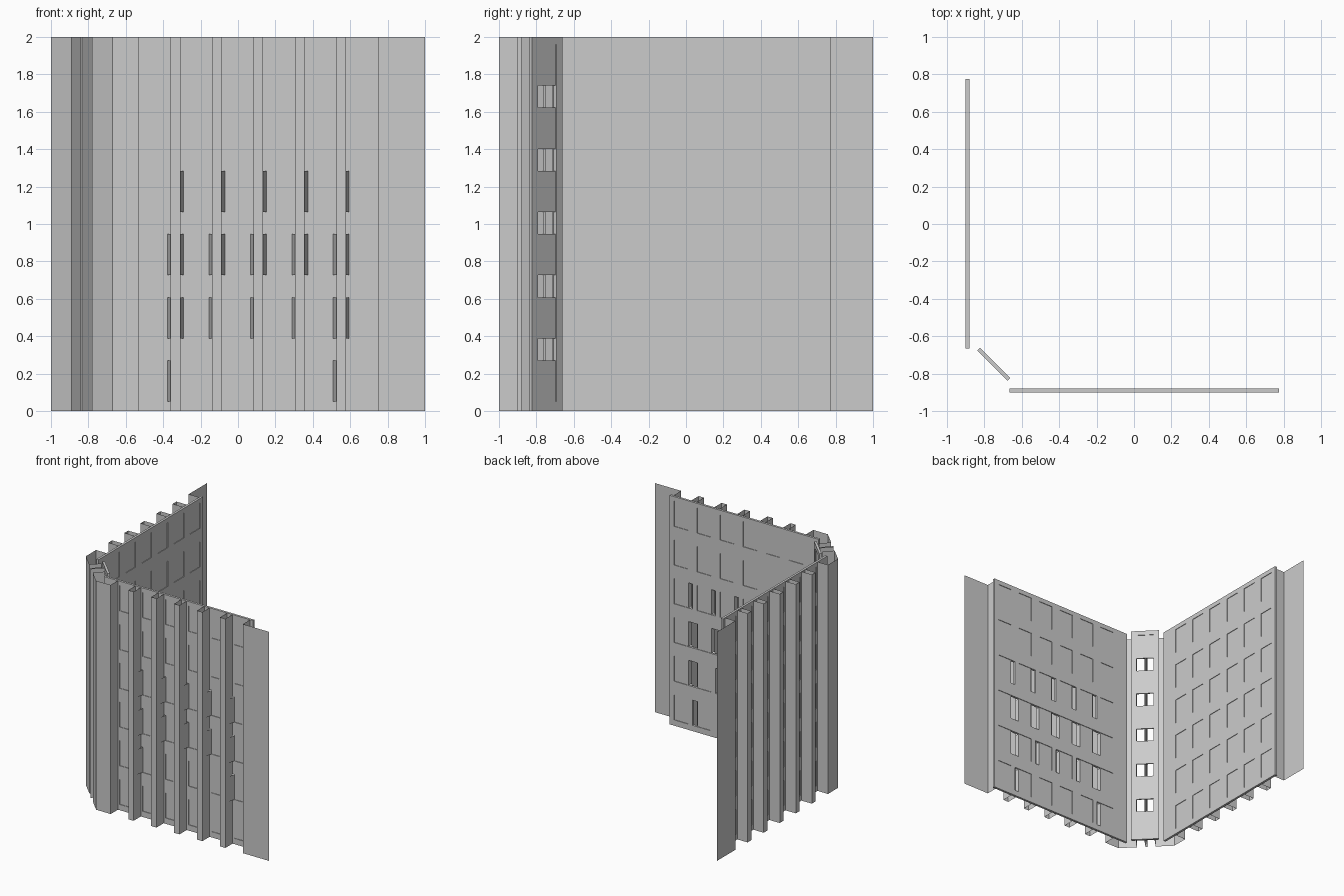
import bpy, bmesh, math
from mathutils import Vector, Matrix

old = bpy.data.objects.get("Cube")
if old:
    bpy.data.objects.remove(old, do_unlink=True)

grey = bpy.data.materials.new("light_grey")
grey.use_nodes = True
colour = (0.6, 0.6, 0.6, 1)
grey.diffuse_color = colour
grey.node_tree.nodes["Principled BSDF"].inputs["Base Color"].default_value = colour

HEIGHT = 2.0
OUT, BACK, IN = -1.0, -0.9, -0.88            # pier face, slab outside, slab inside
PANE = 0.005                                 # inset of the panes on both sides
START, END = -0.665, 0.775                   # ends of the wall slab
ROWS = [(0.05 + 0.338 * i, 0.27 + 0.338 * i) for i in range(6)]
CENTRES = [-0.445 + 0.2215 * i for i in range(6)]
HALF_WINDOW, HALF_BAY = 0.068, 0.085


def finish(name, bm):
    mesh = bpy.data.meshes.new(name)
    bm.to_mesh(mesh)
    bm.free()
    mesh.materials.append(grey)
    obj = bpy.data.objects.new(name, mesh)
    bpy.context.collection.objects.link(obj)
    return obj


def add_sheet(bm, points, z0=0.0, z1=HEIGHT):
    """Upright folded sheet along a plan path."""
    low = [bm.verts.new((x, y, z0)) for x, y in points]
    high = [bm.verts.new((x, y, z1)) for x, y in points]
    for i in range(len(points) - 1):
        bm.faces.new((low[i], low[i + 1], high[i + 1], high[i]))


def add_box(bm, x0, x1, y0, y1, z0, z1):
    size = Matrix.Diagonal((x1 - x0, y1 - y0, z1 - z0, 1))
    place = Matrix.Translation(((x0 + x1) / 2, (y0 + y1) / 2, (z0 + z1) / 2))
    bmesh.ops.create_cube(bm, size=1, matrix=place @ size)


def swap_axes(bm):
    """Mirror the front wall across the corner diagonal."""
    for v in bm.verts:
        v.co.x, v.co.y = v.co.y, v.co.x
    bmesh.ops.reverse_faces(bm, faces=bm.faces[:])


def bands():
    """Heights of the solid strips between window rows."""
    edges = [0.0] + [z for row in ROWS for z in row] + [HEIGHT]
    return list(zip(edges[::2], edges[1::2]))


def build_wall(side, swapped, slits):
    # Folded piers, open at the back
    bm = bmesh.new()
    for a, b in zip(CENTRES, CENTRES[1:]):
        l, r = a + HALF_BAY, b - HALF_BAY
        add_sheet(bm, [(l, BACK), (l, OUT), (r, OUT), (r, BACK)])
    last = CENTRES[-1] + HALF_BAY
    add_sheet(bm, [(last, BACK), (last, OUT), (1, OUT)])
    # Corner pier with its chamfer and return
    first = CENTRES[0] - HALF_BAY
    add_sheet(bm, [(-0.71, -0.82), (-0.78, -0.89), (-0.67, OUT),
                   (first, OUT), (first, BACK)])
    if swapped:
        swap_axes(bm)
    finish(side + "_piers", bm)

    # Spandrels and mullions
    bm = bmesh.new()
    for z0, z1 in bands():
        add_box(bm, START, END, BACK, IN, z0, z1)
    for r, (z0, z1) in enumerate(ROWS):
        stops = [START]
        for a, b in zip(CENTRES, CENTRES[1:]):
            stops.append((a + b) / 2)
        stops.append(END)
        for c, centre in enumerate(CENTRES):
            if (r, c, -1) not in slits:
                add_box(bm, stops[c], centre - HALF_WINDOW, BACK, IN, z0, z1)
            if (r, c, 1) not in slits:
                add_box(bm, centre + HALF_WINDOW, stops[c + 1], BACK, IN, z0, z1)
    if swapped:
        swap_axes(bm)
    finish(side + "_wall_grid", bm)

    # Window panes
    bm = bmesh.new()
    for z0, z1 in ROWS:
        for c in CENTRES:
            add_box(bm, c - HALF_WINDOW, c + HALF_WINDOW,
                    BACK + PANE, IN - PANE, z0, z1)
    if swapped:
        swap_axes(bm)
    finish(side + "_window_panes", bm)

    # Slanted side flaps
    if slits:
        bm = bmesh.new()
        for r, c, s in sorted(slits):
            path = [(CENTRES[c] + s * HALF_WINDOW, BACK + PANE),
                    (CENTRES[c] + s * HALF_BAY, OUT + 0.02)]
            add_sheet(bm, path if s > 0 else path[::-1], *ROWS[r])
        finish(side + "_window_flaps", bm)


# Which windows have a flap on the left (-1) or right (1)
slits = {(3, c, -1) for c in range(1, 6)}
slits |= {(2, c, -1) for c in range(1, 6)} | {(2, c, 1) for c in range(5)}
slits |= {(1, c, 1) for c in range(5)} | {(1, 1, -1), (1, 5, -1)}
slits |= {(0, 0, 1), (0, 4, 1)}

build_wall("front", False, slits)
build_wall("side", True, set())

# Diagonal corner bay, built along x and then turned
turn = Matrix.Translation((-0.75, -0.75, 0)) @ Matrix.Rotation(-math.pi / 4, 4, "Z")

bm = bmesh.new()
for s in (-1, 1):
    x0, x1 = sorted((s * 0.07, s * 0.115))
    add_box(bm, x0, x1, -0.01, 0.01, 0, HEIGHT)
for z0, z1 in (bands()[0], bands()[-1]):
    add_box(bm, -0.07, 0.07, -0.01, 0.01, z0, z1)
bm.transform(turn)
finish("corner_frame", bm)

bm = bmesh.new()
for z0, z1 in ROWS:
    add_box(bm, -0.07, 0.07, -0.005, 0.005, z0, z1)
bm.transform(turn)
finish("corner_window_panes", bm)

bm = bmesh.new()
add_sheet(bm, [(-0.007, -0.01), (-0.007, -0.125), (0.007, -0.125), (0.007, -0.01)])
bm.transform(turn)
finish("corner_fin", bm)
